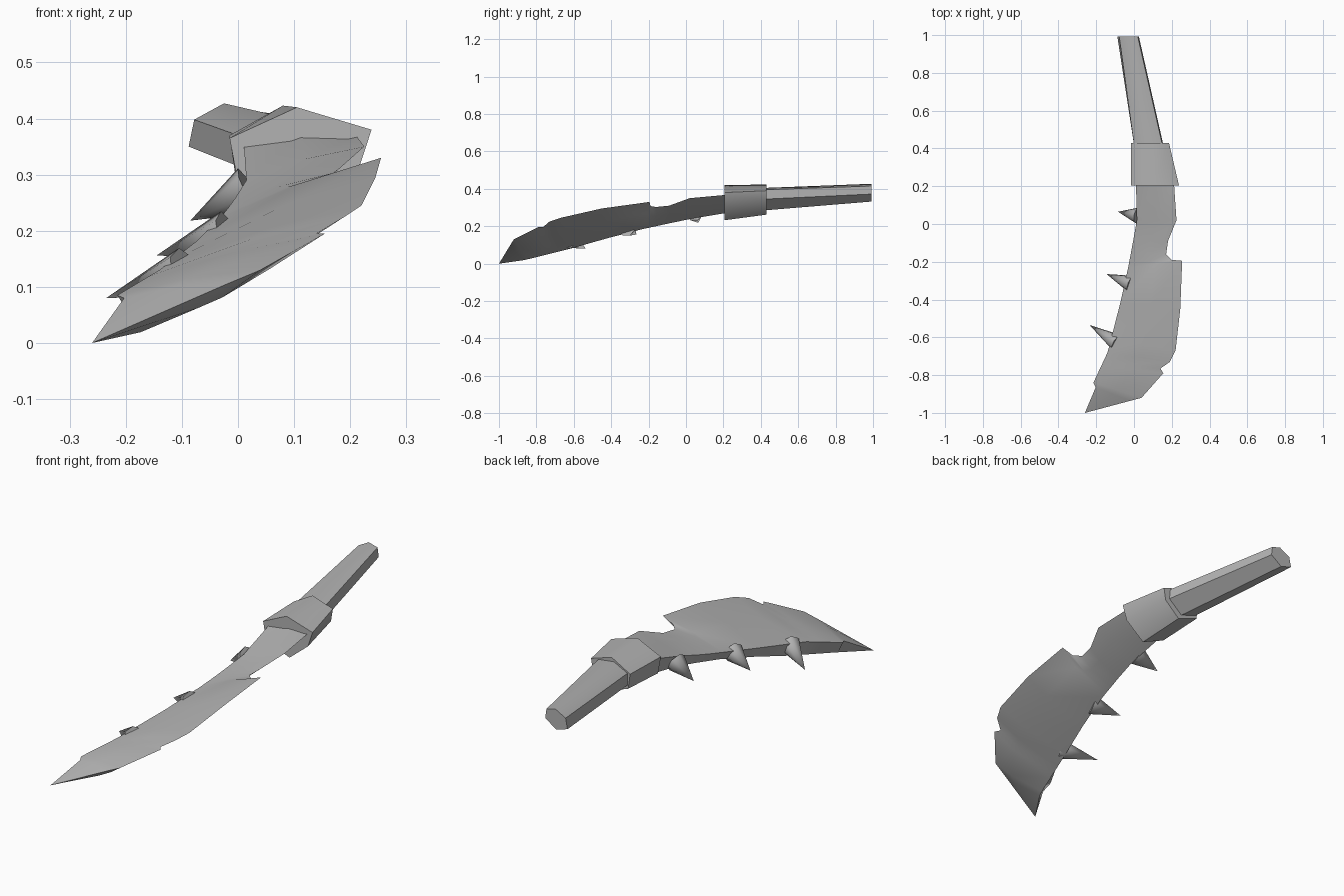
import bpy, bmesh, math
from mathutils import Vector

if "Cube" in bpy.data.objects:
    bpy.data.objects.remove(bpy.data.objects["Cube"], do_unlink=True)

grey = bpy.data.materials.new("worn grey")
grey.use_nodes = True
grey.diffuse_color = (0.45, 0.45, 0.45, 1)
grey.node_tree.nodes["Principled BSDF"].inputs["Base Color"].default_value = (0.45, 0.45, 0.45, 1)


def finish(bm, name, angle):
    bmesh.ops.remove_doubles(bm, verts=bm.verts, dist=0.0005)
    bmesh.ops.recalc_face_normals(bm, faces=bm.faces)
    mesh = bpy.data.meshes.new(name)
    bm.to_mesh(mesh)
    bm.free()
    mesh.materials.append(grey)
    obj = bpy.data.objects.new(name, mesh)
    bpy.context.collection.objects.link(obj)
    bpy.ops.object.select_all(action="DESELECT")
    bpy.context.view_layer.objects.active = obj
    obj.select_set(True)
    bpy.ops.object.shade_smooth_by_angle(angle=math.radians(angle))
    return obj


def loft(name, rings, angle):
    """Skin a list of equal-length rings and cap both ends."""
    bm = bmesh.new()
    loops = [[bm.verts.new(p) for p in ring] for ring in rings]
    n = len(loops[0])
    for a, b in zip(loops, loops[1:]):
        for i in range(n):
            j = (i + 1) % n
            bm.faces.new((a[i], a[j], b[j], b[i]))
    bm.faces.new(loops[0])
    bm.faces.new(loops[-1])
    return finish(bm, name, angle)


def along(path, y):
    """Point on a path at the given y."""
    for a, b in zip(path, path[1:]):
        if y <= b[1]:
            return Vector(a).lerp(Vector(b), (y - a[1]) / (b[1] - a[1]))
    return Vector(path[-1])


# Blade: thick back edge, thin cutting edge with a notch
tip = (-0.26, -1, 0)
upper_back = [tip, (-0.203, -0.865, 0.08), (-0.215, -0.84, 0.085), (-0.14, -0.68, 0.13),
              (-0.05, -0.33, 0.2), (-0.01, -0.12, 0.25), (0.015, 0.02, 0.29), (0.01, 0.24, 0.36)]
lower_back = [tip, (-0.17, -0.86, 0.02), (-0.1, -0.6, 0.085), (-0.02, -0.3, 0.17),
              (0.03, 0, 0.235), (0.04, 0.24, 0.275)]
stations = [(-0.865, (-0.02, -0.936, 0.105)), (-0.84, (0.04, -0.92, 0.13)),
            (-0.75, (0.155, -0.79, 0.195)), (-0.72, (0.14, -0.765, 0.195)),
            (-0.68, (0.19, -0.73, 0.225)), (-0.6, (0.22, -0.67, 0.245)),
            (-0.42, (0.245, -0.45, 0.295)), (-0.23, (0.255, -0.195, 0.33)),
            (-0.2, (0.2, -0.19, 0.308)), (-0.16, (0.17, -0.16, 0.303)),
            (-0.09, (0.18, -0.09, 0.31)), (0.02, (0.225, 0.02, 0.35)),
            (0.24, (0.21, 0.24, 0.37))]
rings = [[tip] * 5]
for y, edge in stations:
    top, low, edge = along(upper_back, y), along(lower_back, y), Vector(edge)
    belly = low.lerp(edge, 0.65) + Vector((0.004, 0, -0.012))
    crown = top.lerp(edge, 0.5) + Vector((0, 0, 0.008))
    rings.append([top, crown, edge, belly, low])
loft("blade", rings, 40)

# Guard: six-sided collar narrowing towards the handle
front_ring = [(-0.015, 0.365), (0.105, 0.42), (0.238, 0.38), (0.215, 0.31), (0.12, 0.232), (0, 0.285)]
rear_ring = [(-0.015, 0.37), (0.08, 0.423), (0.185, 0.39), (0.175, 0.33), (0.1, 0.262), (-0.005, 0.3)]
loft("guard", [[(x, 0.205, z) for x, z in front_ring],
               [(x, 0.43, z) for x, z in rear_ring]], 50)

# Handle: tapered six-sided grip
grip_start = [(0.0, 0.37), (0.07, 0.405), (0.15, 0.395), (0.155, 0.345), (0.085, 0.285), (0.0, 0.315)]
grip_end = [(-0.078, 0.398), (-0.025, 0.427), (0.02, 0.415), (0.026, 0.372), (-0.03, 0.332), (-0.088, 0.35)]
loft("handle", [[(x, 0.42, z) for x, z in grip_start],
                [(x, 0.992, z) for x, z in grip_end]], 50)

# Spikes: three cones along the back edge
spikes = [((0.02, 0.045, 0.27), (-0.085, 0.065, 0.218)),
          ((-0.02, -0.315, 0.19), (-0.145, -0.265, 0.156)),
          ((-0.095, -0.625, 0.125), (-0.235, -0.535, 0.08))]
for i, (base, point) in enumerate(spikes):
    base, point = Vector(base), Vector(point)
    axis = point - base
    bm = bmesh.new()
    bmesh.ops.create_cone(bm, cap_ends=True, segments=7, radius1=0.046, radius2=0, depth=axis.length)
    matrix = axis.to_track_quat("Z", "Y").to_matrix().to_4x4()
    matrix.translation = (base + point) / 2
    bm.transform(matrix)
    finish(bm, f"back_spike_{i + 1}", 60)
